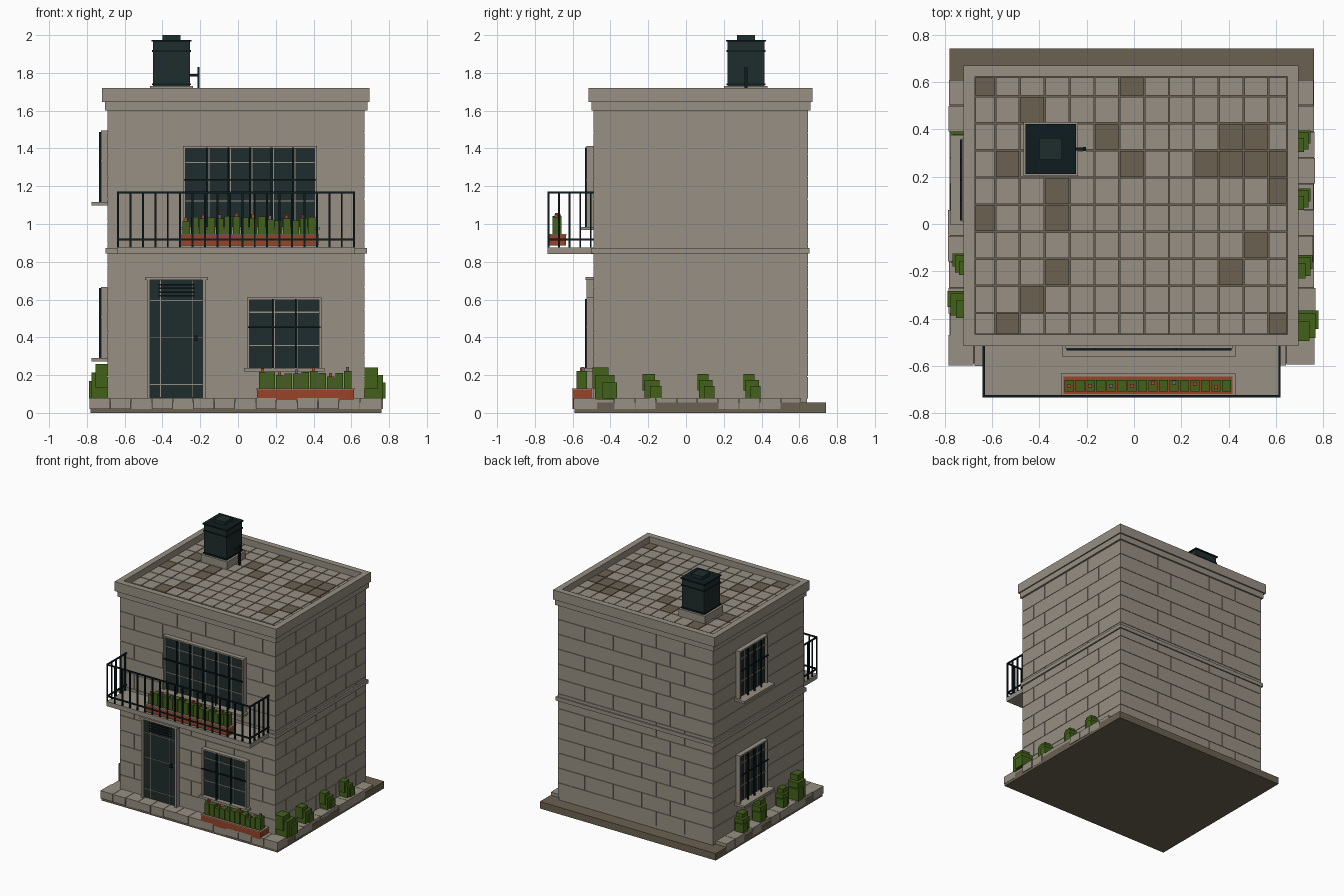
import bpy, bmesh, random
from mathutils import Matrix, Vector

random.seed(7)
if "Cube" in bpy.data.objects:
    bpy.data.objects.remove(bpy.data.objects["Cube"])


def material(name, srgb):
    m = bpy.data.materials.new(name)
    m.use_nodes = True
    col = [(c / 255) ** 2.2 for c in srgb] + [1]
    m.diffuse_color = col
    m.node_tree.nodes["Principled BSDF"].inputs["Base Color"].default_value = col
    return m


STONE = material("stone", (150, 142, 130))
DARK = material("dark stone", (106, 97, 81))
GLASS = material("dark glass", (36, 48, 48))
IRON = material("iron", (22, 34, 37))
GREEN = material("leaf green", (68, 97, 32))
CLAY = material("terracotta", (152, 69, 44))
RED = material("red flower", (176, 70, 50))
MAUVE = material("mauve flower", (112, 100, 108))


def part(name, mat, boxes):
    """One object made of boxes given as (x0, x1, y0, y1, z0, z1)."""
    bm = bmesh.new()
    for b in boxes:
        lo, hi = Vector(b[0::2]), Vector(b[1::2])
        size = hi - lo
        bmesh.ops.create_cube(bm, size=1, matrix=Matrix.Translation((lo + hi) / 2)
                              @ Matrix.Diagonal([abs(s) for s in size] + [1]))
    me = bpy.data.meshes.new(name)
    bm.to_mesh(me)
    bm.free()
    me.materials.append(mat)
    ob = bpy.data.objects.new(name, me)
    bpy.context.collection.objects.link(ob)
    return ob


def ring(x0, x1, y0, y1, z0, z1, t):
    """Four walls of thickness t inside a rectangle."""
    return [(x0, x1, y0, y0 + t, z0, z1), (x0, x1, y1 - t, y1, z0, z1),
            (x0, x0 + t, y0 + t, y1 - t, z0, z1), (x1 - t, x1, y0 + t, y1 - t, z0, z1)]


X0, X1, Y0, Y1 = -.69, .67, -.49, .645   # outer wall faces


def front(u0, u1, d0, d1, z0, z1):
    return (u0, u1, Y0 - d1, Y0 - d0, z0, z1)


def back(u0, u1, d0, d1, z0, z1):
    return (u0, u1, Y1 + d0, Y1 + d1, z0, z1)


def left(u0, u1, d0, d1, z0, z1):
    return (X0 - d1, X0 - d0, u0, u1, z0, z1)


def right(u0, u1, d0, d1, z0, z1):
    return (X1 + d0, X1 + d1, u0, u1, z0, z1)


# Ground slab and paving stones
part("ground_slab", DARK, [(-.78, .76, -.59, .742, 0, .055)])
pavers = []
edges = [X0 - .095 + i * .11 for i in range(14)] + [.765]
for a, b in zip(edges, edges[1:]):
    pavers.append((a, b - .003, -.597 + random.uniform(-.004, .004), Y0 + .02, .02, .08))
for i in range(10):
    a = Y0 + .002 + i * .11
    for wall in (left, right):
        pavers.append(wall(a, a + .107, -.02, .093 + random.uniform(-.006, .004), .02, .08))
part("paving", STONE, pavers)

# Wall core and brick courses
G = .005
part("wall_core", STONE, [(X0 + G, X1 - G, Y0 + G, Y1 - G, .05, 1.66)])
bricks = []
ROW, LONG, GAP = .1175, .25, .0015
for wall, a, b in ((front, X0, X1), (back, X0, X1), (left, Y0 + G, Y1 - G), (right, Y0 + G, Y1 - G)):
    for r in range(13):
        z = .075 + r * ROW
        u = a - (r % 2) * LONG / 2
        while u < b:
            lo, hi = max(u, a), min(u + LONG, b)
            if hi - lo > .02:
                bricks.append(wall(lo + GAP * (lo > a), hi - GAP * (hi < b), -G, 0, z + GAP, z + ROW - GAP))
            u += LONG
part("bricks", STONE, bricks)

# String course, cornice and parapet
part("string_course", STONE, ring(X0 - .012, X1 + .012, Y0 - .012, Y1 + .01, .843, .873, .03))
part("cornice", STONE, ring(-.703, .685, -.5, .658, 1.6, 1.65, .06))
part("parapet", STONE, ring(-.72, .695, -.515, .67, 1.645, 1.72, .047))

# Roof tiles, some of them worn dark
worn = {(0, 0), (6, 0), (2, 1), (5, 2), (10, 2), (11, 2), (1, 3), (6, 3), (9, 3), (10, 3), (11, 3),
        (12, 3), (3, 4), (12, 4), (0, 5), (3, 5), (11, 6), (3, 7), (10, 7), (2, 8), (1, 9), (12, 9)}
xs = [-.673] + [-.587 + i * .105 for i in range(12)] + [.648]
ys = [.623] + [.54 - i * .1145 for i in range(9)] + [-.468]
tiles = {True: [], False: []}
for c in range(13):
    for r in range(10):
        tiles[(c, r) in worn].append((xs[c] + .003, xs[c + 1] - .003, ys[r + 1] + .003, ys[r] - .003, 1.65, 1.672))
part("roof_bed", DARK, [(-.673, .648, -.468, .623, 1.64, 1.663)])
part("roof_tiles", STONE, tiles[False])
part("worn_roof_tiles", DARK, tiles[True])

# Water tank with bands, lid and pipe
TX, TY = -.352, .317


def block(w, z0, z1):
    return (TX - w, TX + w, TY - w, TY + w, z0, z1)


part("tank_plinth", STONE, [block(.115, 1.66, 1.73)])
part("water_tank", GLASS, [block(.098, 1.73, 1.97), block(.047, 1.97, 2.0)])
part("tank_bands", IRON, [block(.103, 1.735, 1.745), block(.103, 1.91, 1.92), block(.106, 1.965, 1.975)])
part("tank_pipe", IRON, [(-.26, -.205, TY - .007, TY + .007, 1.78, 1.795),
                         (-.215, -.203, TY - .008, TY + .008, 1.66, 1.83)])


# Windows: glass, frame, glazing bars, iron grille and sill
def window(name, wall, u0, u1, z0, z1, bars, sill):
    t = .012
    part(name + "_glass", GLASS, [wall(u0, u1, 0, .015, z0, z1)])
    frame = [wall(u0 - t, u0, 0, .036, z0, z1 + t), wall(u1, u1 + t, 0, .036, z0, z1 + t),
             wall(u0, u1, 0, .036, z1, z1 + t)]
    h = z1 - z0
    frame += [wall(u0, u1, .015, .02, z0 + h * k - .003, z0 + h * k + .003) for k in (.33, .82)]
    step = (u1 - u0) / (bars + 1)
    mids = [u0 + step * (i + 1) for i in range(bars)]
    frame += [wall(m + .008, m + .012, .015, .02, z0, z1) for m in mids]
    part(name + "_frame", STONE, frame)
    grille = [wall(m - .004, m + .004, .036, .045, z0, z1 + .005) for m in mids]
    grille.append(wall(u0 - .008, u1 + .008, .036, .045, z0 + h * .6 - .004, z0 + h * .6 + .004))
    part(name + "_grille", IRON, grille)
    part(name + "_sill", STONE, [wall(u0 - .027, u1 + .027, 0, sill, z0 - .018, z0)])


window("balcony_window", front, -.278, .405, .985, 1.4, 5, .07)
window("ground_window", front, .06, .43, .237, .598, 2, .05)
window("side_window_lower", left, .022, .35, .29, .655, 3, .085)
window("side_window_upper", left, .022, .35, 1.117, 1.482, 3, .085)

# Front door with surround, panel lines and vent slats
part("door", GLASS, [front(-.465, -.187, 0, .015, .08, .703)])
part("door_surround", STONE, [front(-.482, -.465, 0, .036, .08, .705), front(-.187, -.17, 0, .036, .08, .705),
                              front(-.492, -.16, 0, .042, .703, .72)])
part("door_lines", STONE, [front(x - .002, x + .002, .015, .018, .085, .7) for x in (-.41, -.24)]
     + [front(-.465, -.187, .015, .018, z - .002, z + .002) for z in (.15, .4, .595)])
part("door_slats", IRON, [front(-.42, -.23, .015, .024, z, z + .008) for z in (.615, .635, .655, .675)])
part("door_handle", IRON, [front(-.23, -.215, .015, .035, .38, .41)])

# Balcony slab and railing
BX0, BX1, BY = -.64, .62, -.733
part("balcony_slab", STONE, [(BX0, BX1, BY, Y0, .84, .876)])
T = .01
rails = []
for z in (.912, 1.162):
    rails += [(BX0, BX1, BY, BY + T, z, z + T), (BX0, BX0 + T, BY, Y0, z, z + T), (BX1 - T, BX1, BY, Y0, z, z + T)]
for i in range(20):
    x = BX0 + (BX1 - T - BX0) * i / 19
    rails.append((x, x + T, BY, BY + T, .876, 1.165))
for x in (BX0, BX1 - T):
    for i in range(1, 5):
        y = BY + i * .056
        rails.append((x, x + T, y, y + T, .876, 1.165))
part("balcony_railing", IRON, rails)


# Planters with clipped leaves and small flowers
def planter(name, x0, x1, y0, y1, z0, z1, tall):
    part(name + "_box", CLAY, [(x0, x1, y0, y1, z0, z1)])
    part(name + "_rim", STONE, ring(x0 - .004, x1 + .004, y0 - .003, y1 + .003, z1 - .004, z1 + .002, .012))
    n = int((x1 - x0) / .044)
    step = (x1 - x0 - .02) / n
    leaves, blooms = [], {RED: [], MAUVE: []}
    for i in range(n):
        x, top = x0 + .01 + i * step, z1 + tall * random.uniform(.65, 1)
        leaves.append((x + .001, x + step - .004, y0 + .02, y1 - .025, z1 - .01, top))
        if i % 2 == 0:
            y = y0 + random.uniform(.03, .05)
            blooms[MAUVE if i % 6 == 4 else RED].append((x + .012, x + .028, y, y + .016, top - .005, top + .02))
    part(name + "_leaves", GREEN, leaves)
    part(name + "_red_flowers", RED, blooms[RED])
    part(name + "_mauve_flowers", MAUVE, blooms[MAUVE])


planter("balcony_planter", -.305, .425, -.728, -.635, .885, .945, .105)
planter("ground_planter", .1, .615, -.6, -.5, .068, .128, .095)


# Blocky bushes along both sides
def bush(wall, u, s, h):
    boxes = [wall(u - s * .4, u + s * .4, 0, s * .75, .07, .08 + h * .75),
             wall(u - s * .5, u + s * .15, 0, s * .55, .08 + h * .3, .08 + h),
             wall(u - s * .1, u + s * .5, s * .1, s * .85, .075, .08 + h * .5)]
    part("bush", GREEN, boxes)


for u, s, h in ((-.43, .13, .16), (-.18, .1, .125), (.105, .09, .125), (.35, .09, .125)):
    bush(right, u, s, h)
for u, s, h in ((-.34, .115, .18), (-.17, .09, .13), (.12, .1, .15), (.34, .1, .13)):
    bush(left, u, s, h)
